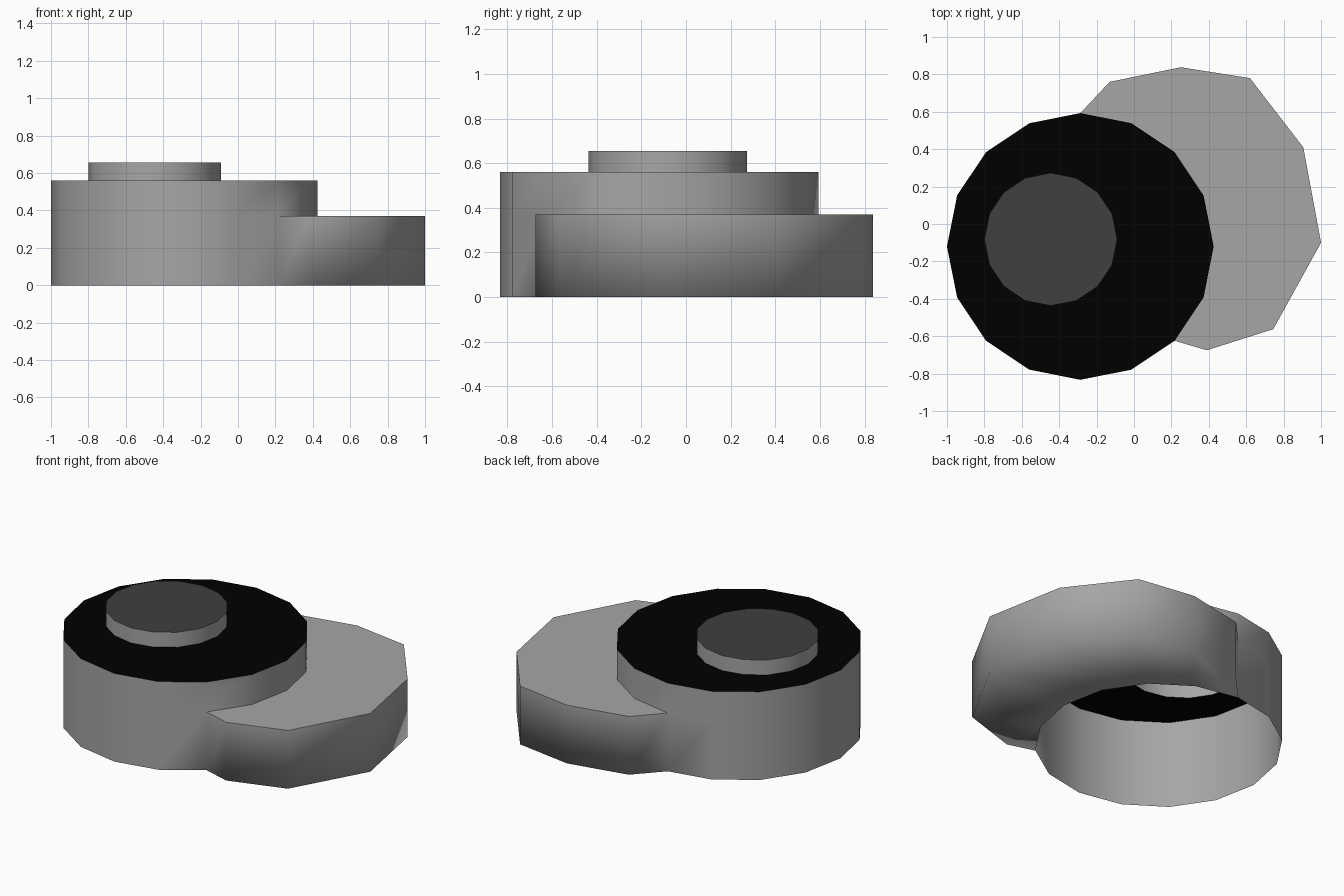
import bpy, bmesh
from math import cos, sin, tau

if "Cube" in bpy.data.objects:
    bpy.data.objects.remove(bpy.data.objects["Cube"])

SIDES = 16
TOP, LEDGE, CAP = 0.56, 0.37, 0.655
BODY = (-0.287, -0.12, 0.713)      # centre x, centre y, radius
DISC = (-0.445, -0.082, 0.355)
# ledge outline, one point for each body corner from -45 to 90 degrees
OUTLINE = [(0.39, -0.675), (0.745, -0.562), (1.0, -0.10), (0.905, 0.41),
           (0.62, 0.78), (0.25, 0.838), (-0.13, 0.76)]


def material(name, value):
    m = bpy.data.materials.new(name)
    m.diffuse_color = (value, value, value, 1)
    m.use_nodes = True
    m.node_tree.nodes["Principled BSDF"].inputs["Base Color"].default_value = m.diffuse_color
    return m


def ring(bm, circle, z):
    x, y, r = circle
    return [bm.verts.new((x + r * cos(tau * i / SIDES), y + r * sin(tau * i / SIDES), z))
            for i in range(SIDES)]


def bridge(bm, a, b, indices=range(SIDES)):
    faces = [bm.faces.new((a[i], a[(i + 1) % len(a)], b[(i + 1) % len(b)], b[i]))
             for i in indices]
    for f in faces:
        f.smooth = True
    return faces


def crisp(faces, mat):
    # flat faces with a sharp border
    for f in faces:
        f.smooth = False
        f.material_index = mat
        for e in f.edges:
            e.smooth = all(g in faces for g in e.link_faces)


def finish(bm, name, mats):
    me = bpy.data.meshes.new(name)
    bm.to_mesh(me)
    bm.free()
    for m in mats:
        me.materials.append(m)
    bpy.context.collection.objects.link(bpy.data.objects.new(name, me))


grey = material("grey", 0.38)
black = material("black", 0.0)
dark = material("dark_grey", 0.05)

# body: hollow drum with part of its lower wall pulled out into a ledge
bm = bmesh.new()
low, mid, high = (ring(bm, BODY, z) for z in (0, LEDGE, TOP))
hole = ring(bm, DISC, TOP)
bridge(bm, low, mid, range(4, 14))
bridge(bm, mid, high)
rim = bridge(bm, high, hole)

# ledge: outer wall, underside and flat top
cols = [i % SIDES for i in range(-2, 5)]
inner_low, inner_mid = [low[i] for i in cols], [mid[i] for i in cols]
outer_low, outer_mid = ([bm.verts.new((x, y, z)) for x, y in OUTLINE] for z in (0, LEDGE))
wall_low = [inner_low[0]] + outer_low + [inner_low[-1]]
wall_mid = [inner_mid[0]] + outer_mid + [inner_mid[-1]]
bridge(bm, wall_low, wall_mid, range(8))
bridge(bm, outer_low, inner_low, range(6))
ledge = bridge(bm, outer_mid, inner_mid, range(6))
bmesh.ops.recalc_face_normals(bm, faces=bm.faces)
crisp(rim, 1)
crisp(ledge, 0)
finish(bm, "body", [grey, black])

# raised disc: open underneath, dark top
bm = bmesh.new()
base, top = ring(bm, DISC, TOP), ring(bm, DISC, CAP)
bridge(bm, base, top)
crisp([bm.faces.new(top)], 1)
finish(bm, "raised_disc", [grey, dark])
